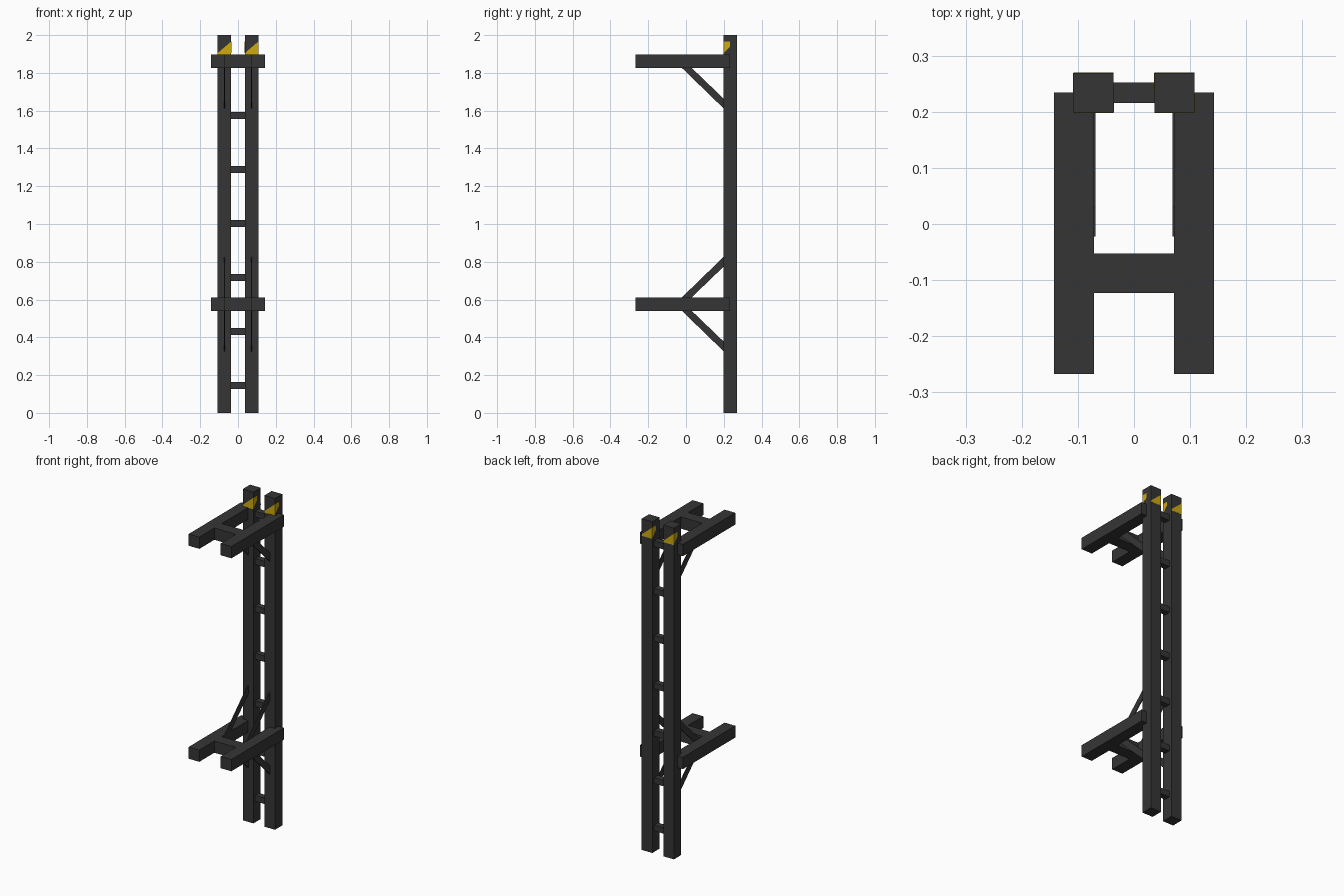
import bpy, bmesh
from mathutils import Vector

if "Cube" in bpy.data.objects:
    bpy.data.objects.remove(bpy.data.objects["Cube"])


def material(name, rgb):
    m = bpy.data.materials.new(name)
    m.diffuse_color = (*rgb, 1)
    m.use_nodes = True
    m.node_tree.nodes["Principled BSDF"].inputs["Base Color"].default_value = m.diffuse_color
    return m


DARK = material("dark_grey_metal", (0.036, 0.036, 0.036))
YELLOW = material("warning_yellow", (0.62, 0.40, 0.005))


def prism(name, points, depth, mat=DARK):
    """Extrude a flat polygon along the depth vector."""
    bm = bmesh.new()
    face = bm.faces.new([bm.verts.new(p) for p in points])
    ext = bmesh.ops.extrude_face_region(bm, geom=[face], use_keep_orig=True)
    moved = [v for v in ext["geom"] if isinstance(v, bmesh.types.BMVert)]
    bmesh.ops.translate(bm, verts=moved, vec=Vector(depth))
    bmesh.ops.recalc_face_normals(bm, faces=bm.faces)
    me = bpy.data.meshes.new(name)
    bm.to_mesh(me)
    bm.free()
    me.materials.append(mat)
    ob = bpy.data.objects.new(name, me)
    bpy.context.collection.objects.link(ob)
    return ob


def box(name, x0, x1, y0, y1, z0, z1):
    pts = [(x0, y0, z0), (x1, y0, z0), (x1, y1, z0), (x0, y1, z0)]
    return prism(name, pts, (0, 0, z1 - z0))


YF, YB, YM = 0.199, 0.269, 0.234      # post front, back and middle
ARMS = {"lower": 0.576, "upper": 1.862}
H = 0.0355                            # half beam size
T = 0.001                             # paint plate thickness

for side, s in (("left", -1), ("right", 1)):
    # uprights
    cx = s * 0.072
    xa, xb = cx - H, cx + H
    box(side + "_post", xa, xb, YF, YB, 0, 2)

    # forward arms and their thin diagonal braces
    for level, z in ARMS.items():
        ax = s * 0.107
        box(f"{level}_{side}_arm", ax - H, ax + H, -0.267, YM, z - H, z + H)
        for d in ((-1, 1) if level == "lower" else (-1,)):
            profile = [(-0.022, H), (0.03, H), (YF, 0.198), (YF, 0.25)]
            pts = [(cx - 0.003, y, z + d * h) for y, h in profile]
            where = "under" if d < 0 else "over"
            prism(f"{level}_{side}_{where}_brace", pts, (0.006, 0, 0))

    # diagonal yellow warning paint wrapping the post tops
    lo, mid, hi = 1.897, 1.905, 1.966
    prism(side + "_front_paint",
          [(xa, YF, lo), (xb, YF, lo), (xb, YF, hi), (xa, YF, mid)], (0, -T, 0), YELLOW)
    prism(side + "_back_paint",
          [(xb, YB, lo), (xa, YB, lo), (xa, YB, hi), (xb, YB, mid)], (0, T, 0), YELLOW)
    prism(side + "_right_paint",
          [(xb, YF, mid), (xb, YM, 1.94), (xb, YM, hi), (xb, YF, hi)], (T, 0, 0), YELLOW)
    prism(side + "_left_paint",
          [(xa, YB, mid), (xa, YM, 1.94), (xa, YM, hi), (xa, YB, hi)], (-T, 0, 0), YELLOW)

# crossbars joining each pair of arms
for level, z in ARMS.items():
    box(level + "_crossbar", -0.072, 0.072, -0.123, -0.053, z - H, z + H)

# ladder rungs between the posts
for i in range(7):
    z = 0.145 + i * 0.286
    box(f"rung_{i + 1}", -0.038, 0.038, 0.216, 0.252, z - 0.018, z + 0.018)
